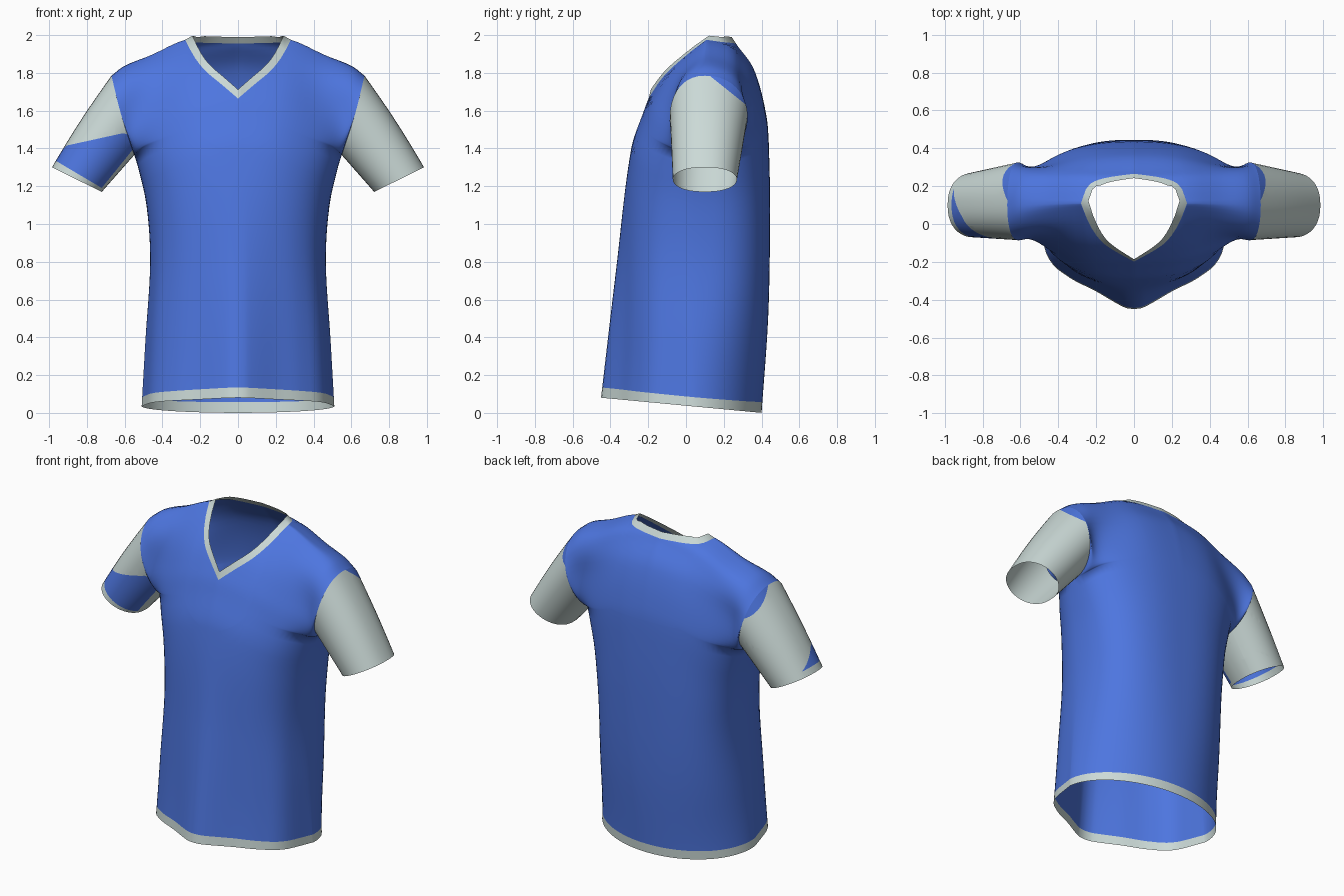
import bpy, bmesh, math
from mathutils import Vector

if "Cube" in bpy.data.objects:
    bpy.data.objects.remove(bpy.data.objects["Cube"])


def material(name, rgb):
    m = bpy.data.materials.new(name)
    m.diffuse_color = (*rgb, 1)
    m.use_nodes = True
    m.node_tree.nodes["Principled BSDF"].inputs["Base Color"].default_value = m.diffuse_color
    return m


BLUE = material("royal_blue", (0.075, 0.18, 0.74))
GREY = material("pale_grey", (0.60, 0.70, 0.68))


def curve(table, x):
    """Smooth interpolation through a short table of (x, value) pairs."""
    n = len(table)
    i = max(k for k in range(n - 1) if x >= table[k][0] or k == 0)

    def slope(k):
        a, b = table[max(k - 1, 0)], table[min(k + 1, n - 1)]
        return (b[1] - a[1]) / (b[0] - a[0])
    (x0, y0), (x1, y1) = table[i], table[i + 1]
    h = x1 - x0
    t = (x - x0) / h
    return ((2*t**3 - 3*t**2 + 1) * y0 + (t**3 - 2*t**2 + t) * h * slope(i)
            + (3*t**2 - 2*t**3) * y1 + (t**3 - t**2) * h * slope(i + 1))


def smooth(x):
    x = max(0, min(1, x))
    return x * x * (3 - 2 * x)


# Profiles: t runs from hem (0) to shoulder (1), u from centre (0) to side (1)
WIDTH = [(0, .51), (.2, .49), (.44, .465), (.61, .485), (.725, .53), (.77, .555),
         (.83, .59), (.895, .625), (1, .67)]
FRONT = [(0, -.45), (.35, -.37), (.68, -.29), (.78, -.225), (.83, -.185), (.91, -.085), (1, .11)]
BACK = [(0, .40), (.25, .435), (.5, .445), (.68, .44), (.78, .425), (.9, .36), (.957, .28),
        (.985, .225), (1, .11)]
SHOULDER = [(0, 2.02), (.418, 1.975), (.69, 1.893), (.9, 1.836), (1, 1.785)]
V_NECK = [(0, 1.664), (.14, 1.737), (.28, 1.815), (.36, 1.888), (.418, 1.975)]
BACK_NECK = [(0, 1.955), (.3, 1.960), (.38, 1.964), (.418, 1.975)]
HEM_SHAPE = [(0, 1), (.1, .98), (.4, .80), (.7, .63), (.9, .41), (1, 0)]
NECK_U, ARMPIT = .418, .76


def depth(front, u, t):
    k = max(0, min(1, (t - ARMPIT) / (1 - ARMPIT)))
    open_ = math.sin(math.acos(1 - 2 * k)) ** .9 if 0 < k < 1 else 0
    seam = .03 + .07 * smooth(t / .7)
    centre = curve(FRONT if front else BACK, t)
    p = 2.5 if front else 2 + .6 * smooth(t / .55)
    full = max(0, 1 - u ** p) ** (1 / p)
    if front:
        b = smooth(t / .7)
        full = full * b + curve(HEM_SHAPE, u) * (1 - b)
    b = smooth(k / .9)
    shape = full * (1 - b) + (1 - u ** 3) * b
    # the opened armhole edge only pulls on the outer part of the panel
    base = seam + (-.185 if front else .225) * open_ * u ** (9 * (1 - b))
    return base + (centre - base) * shape


def shirt_point(front, u, s):
    a = min(1, abs(u))
    hem = .038 - .0941 * depth(front, a, 0)
    top = curve(SHOULDER, a)
    t_max = 1
    if a < NECK_U - 1e-6:
        t_max = (curve(V_NECK if front else BACK_NECK, a) - hem) / (top - hem)
    t = s * (1 - (1 - t_max) * s)
    return Vector((u * curve(WIDTH, t), depth(front, a, t), hem + (top - hem) * t))


def grid(bm, rows, closed=False, mat=lambda r: 0):
    vs = [[bm.verts.new(p) for p in row] for row in rows]
    n = len(rows[0])
    for r in range(len(rows) - 1):
        for c in range(n if closed else n - 1):
            d = (c + 1) % n
            f = bm.faces.new((vs[r][c], vs[r][d], vs[r + 1][d], vs[r + 1][c]))
            f.material_index = mat(r)


def finish(bm, name):
    bmesh.ops.remove_doubles(bm, verts=bm.verts, dist=1e-4)
    bmesh.ops.recalc_face_normals(bm, faces=bm.faces)
    for f in bm.faces:
        f.smooth = True
    me = bpy.data.meshes.new(name)
    bm.to_mesh(me)
    bm.free()
    me.materials.append(BLUE)
    me.materials.append(GREY)
    ob = bpy.data.objects.new(name, me)
    bpy.context.collection.objects.link(ob)
    return ob


# Column and row spacing
phi = math.asin(NECK_U)
half = [NECK_U * i / 12 for i in range(12)]
half += [math.sin(phi + (math.pi / 2 - phi) * i / 16) for i in range(16)] + [1.0]
columns = [-u for u in half[:0:-1]] + half
ARM_N = 20
arm_angles = [math.pi * i / ARM_N for i in range(ARM_N + 1)]
arm_rows = [ARMPIT + (1 - ARMPIT) * (1 - math.cos(a)) / 2 for a in arm_angles]
arm_rows[-1] = 1.0
HEM_S = .028
rows = [0, HEM_S] + [HEM_S + (ARMPIT - HEM_S) * i / 24 for i in range(1, 24)] + arm_rows

# Shirt body: front and back panels with a grey hem band
bm = bmesh.new()
for front in (True, False):
    grid(bm, [[shirt_point(front, u, s) for u in columns] for s in rows],
         mat=lambda r: 1 if r == 0 else 0)
finish(bm, "shirt_body")

# Neck trim: band from the neckline inwards
neck = [u for u in columns if abs(u) <= NECK_U + 1e-6]
outer, inner = [], []
for front, us in ((True, neck), (False, neck[-2:0:-1])):
    for u in us:
        p = shirt_point(front, u, 1)
        f = 1 - abs(u) / NECK_U
        outer.append(p)
        dy = .012 if front else .012 - .035 * min(1, 4 * f)
        dz = .022 + (.026 * f if front else .012 * min(1, 4 * f))
        inner.append(Vector((p.x * .86, p.y + dy, p.z + dz)))
bm = bmesh.new()
grid(bm, [outer, inner], closed=True, mat=lambda r: 1)
finish(bm, "neck_trim")


# Sleeves: lofted from the armhole loop to a tilted oval cuff
def sleeve(side, name):
    loop = [(True, a, s) for a, s in zip(arm_angles, arm_rows)]
    loop += [(False, a, s) for a, s in list(zip(arm_angles, arm_rows))[-2:0:-1]]
    start, end = [], []
    for front, a, s in loop:
        start.append(shirt_point(front, 1, s))
        w = max(0, math.sin(a)) ** .85 * (-.17 if front else .17)
        end.append(Vector((.853 - .132 * math.cos(a), .10 + w, 1.235 - .065 * math.cos(a))))
    steps = [i / 14 * .93 for i in range(15)] + [1]
    rings = []
    for k in steps:
        ring = []
        for (front, a, s), p, q in zip(loop, start, end):
            v = p.lerp(q, k)
            bulge = .007 * math.sin(math.pi * k) * max(0, -math.cos(a))
            ring.append(Vector((side * (v.x + bulge), v.y, v.z + bulge * .5)))
        rings.append(ring)
    bm = bmesh.new()
    grid(bm, rings, closed=True, mat=lambda r: 2 if r == len(rings) - 2 else 1)

    def cut(co, no):
        """Cut along a plane and return a test for its lower side."""
        co, no = Vector(co), Vector(no)
        bmesh.ops.bisect_plane(bm, geom=bm.verts[:] + bm.edges[:] + bm.faces[:],
                               plane_co=co, plane_no=no, dist=1e-5)
        return lambda c: (c - co).dot(no) < 0

    # Body colour reaches a little over the rear of the shoulder
    below_shoulder = cut((0, .15, 1.765), (0, .8, 1))
    for f in bm.faces:
        c = f.calc_center_median()
        if c.y > .13 and not below_shoulder(c):
            f.material_index = 0
    if side < 0:
        # Blue patch on the front lower part, cut cleanly out of the sleeve
        below_line = cut((-.59, 0, 1.485), (-.22, 0, 1))
        before_back = cut((0, .08, 1.39), (0, 1, 1.7))
        front_half = cut((0, .12, 0), (0, 1, 0))
        underside = cut((-.71, 0, 1.205), (-1.234, 0, 1))
        for f in bm.faces:
            c = f.calc_center_median()
            if (f.material_index == 1 and below_line(c) and before_back(c)
                    and not underside(c) and (front_half(c) or c.x < -.94)):
                f.material_index = 0
    for f in bm.faces:
        f.material_index = min(1, f.material_index)
    finish(bm, name)


sleeve(1, "left_sleeve")
sleeve(-1, "right_sleeve")
